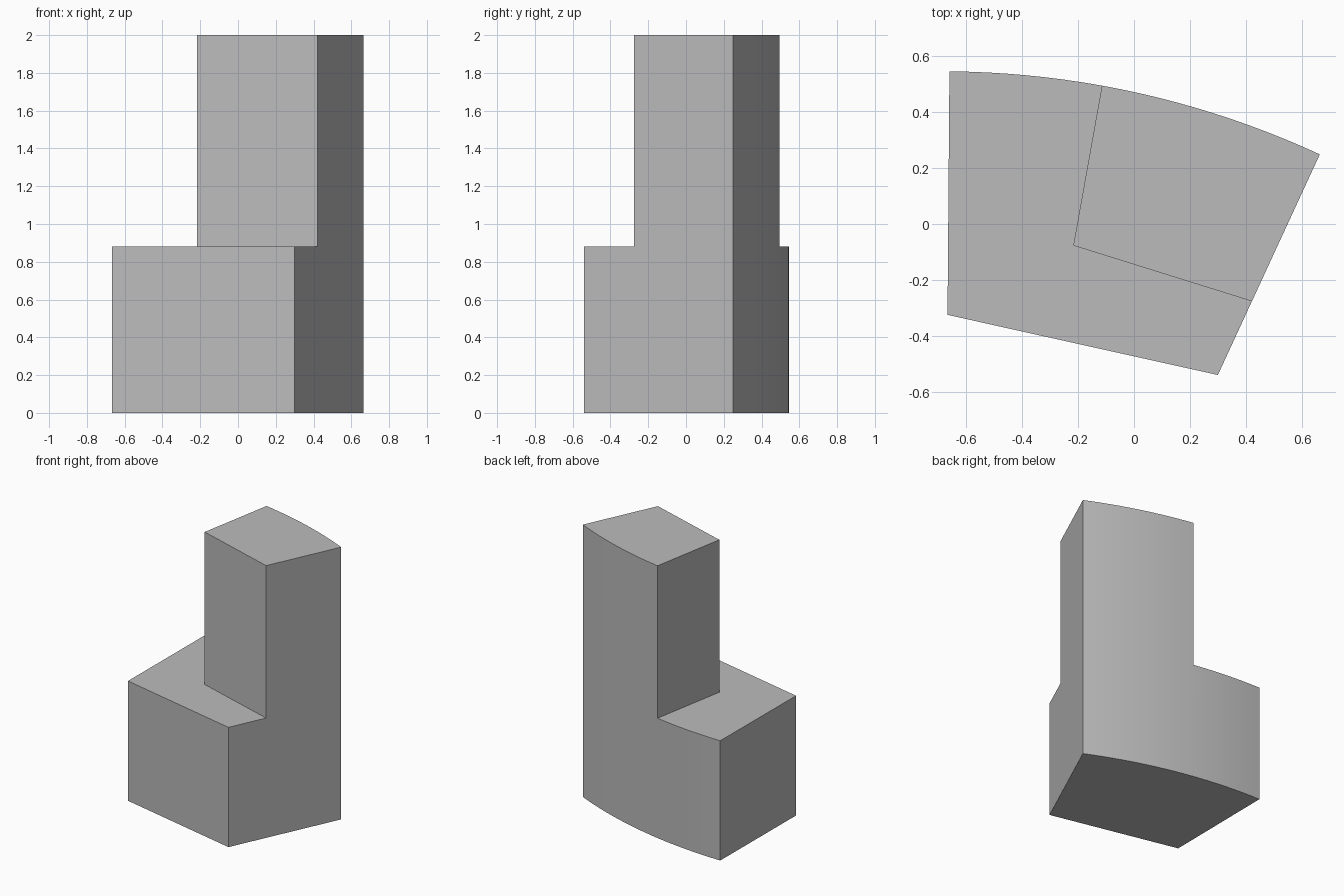
import bpy
import bmesh
from math import radians, sin, cos
from mathutils import Vector

cube = bpy.data.objects.get("Cube")
if cube:
    bpy.data.objects.remove(cube, do_unlink=True)

# Shared measurements: the back wall is an arc about a distant centre
CENTRE = Vector((-0.686, -2.674, 0))
RADIUS = 3.22
LEDGE_Z, TOP_Z = 0.88, 2.0
A_START, A_SPLIT, A_END = 0.46, 10.22, 24.8


def arc(a, b, steps):
    """Points on the back wall, angles in degrees from +y towards +x."""
    angles = [radians(a + (b - a) * i / steps) for i in range(steps + 1)]
    return [CENTRE + RADIUS * Vector((sin(t), cos(t), 0)) for t in angles]


def raise_faces(bm, faces, height):
    """Extrude faces upward and return the new top faces."""
    geom = bmesh.ops.extrude_face_region(bm, geom=faces, use_keep_orig=True)["geom"]
    verts = [g for g in geom if isinstance(g, bmesh.types.BMVert)]
    bmesh.ops.translate(bm, verts=verts, vec=(0, 0, height))
    return [g for g in geom if isinstance(g, bmesh.types.BMFace)]


bm = bmesh.new()

# Footprint: ledge and tower areas sharing their common corner
ledge_arc = [bm.verts.new(p) for p in arc(A_START, A_SPLIT, 8)]
tower_arc = [ledge_arc[-1]] + [bm.verts.new(p) for p in arc(A_SPLIT, A_END, 12)[1:]]
front_left = bm.verts.new((-0.667, -0.325, 0))
front_right = bm.verts.new((0.30, -0.54, 0))
inner = bm.verts.new((-0.217, -0.077, 0))
side = bm.verts.new(front_right.co.lerp(tower_arc[-1].co, 0.334))
ledge = bm.faces.new(ledge_arc + [inner, side, front_right, front_left])
tower = bm.faces.new(tower_arc + [side, inner])

# Lower block, then the tower continuing upward from its part of the top
tops = raise_faces(bm, [ledge, tower], LEDGE_Z)
tower_top = max(tops, key=lambda f: f.calc_center_median().x)
raised = raise_faces(bm, [tower_top], TOP_Z - LEDGE_Z)
bmesh.ops.delete(bm, geom=[tower_top], context="FACES_ONLY")

# Merge flat neighbours so each wall is a single face
bmesh.ops.recalc_face_normals(bm, faces=bm.faces[:])
bmesh.ops.dissolve_limit(bm, angle_limit=radians(0.2),
                         verts=bm.verts[:], edges=bm.edges[:])
bmesh.ops.recalc_face_normals(bm, faces=bm.faces[:])

mesh = bpy.data.meshes.new("stepped_block")
bm.to_mesh(mesh)
bm.free()
block = bpy.data.objects.new("stepped_block", mesh)
bpy.context.collection.objects.link(block)

# Plain grey
grey = bpy.data.materials.new("plain_grey")
grey.use_nodes = True
colour = (0.5, 0.5, 0.5, 1)
grey.diffuse_color = colour
grey.node_tree.nodes["Principled BSDF"].inputs["Base Color"].default_value = colour
mesh.materials.append(grey)

# Smooth the curved wall, keep the corners crisp
bpy.context.view_layer.objects.active = block
block.select_set(True)
bpy.ops.object.shade_smooth_by_angle(angle=radians(20))
